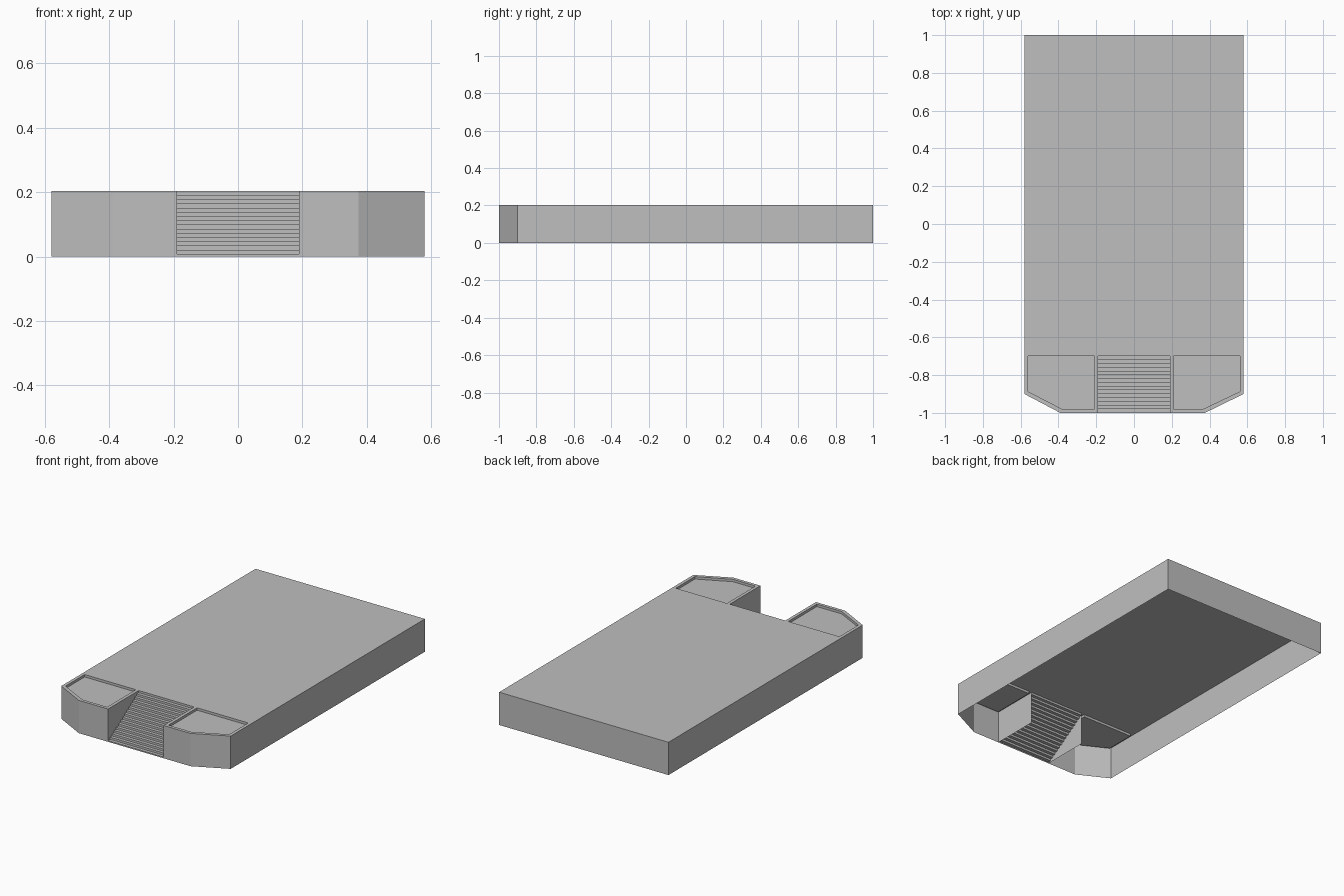
import bpy, bmesh

cube = bpy.data.objects.get("Cube")
if cube:
    bpy.data.objects.remove(cube, do_unlink=True)

HALF_W, HEIGHT = 0.58, 0.203        # platform half width and height
STAIR_W, STAIR_BACK = 0.19, -0.7    # stair half width, back of the stair notch
RIM, RECESS = 0.02, 0.015           # rim width and depth of the sunken panels
STEPS, FIRST_RISE = 15, 0.008

grey = bpy.data.materials.new("stone_grey")
grey.use_nodes = True
colour = (0.52, 0.52, 0.52, 1)
grey.diffuse_color = colour
grey.node_tree.nodes["Principled BSDF"].inputs["Base Color"].default_value = colour


def at(path, z):
    return [(x, y, z) for x, y in path]


def strip(bm, low, high):
    """Quads between two matching polylines."""
    a = [bm.verts.new(p) for p in low]
    b = [bm.verts.new(p) for p in high]
    for i in range(len(a) - 1):
        bm.faces.new((a[i], a[i + 1], b[i + 1], b[i]))


def polygon(bm, points):
    bm.faces.new([bm.verts.new(p) for p in points])


def finish(bm, name):
    bmesh.ops.remove_doubles(bm, verts=bm.verts, dist=0.0001)
    mesh = bpy.data.meshes.new(name)
    bm.to_mesh(mesh)
    bm.free()
    mesh.materials.append(grey)
    bpy.context.collection.objects.link(bpy.data.objects.new(name, mesh))


# Main deck: open-bottomed sheet with side and back walls
bm = bmesh.new()
polygon(bm, at([(-HALF_W, STAIR_BACK), (HALF_W, STAIR_BACK),
                (HALF_W, 1), (-HALF_W, 1)], HEIGHT))
walls = [(HALF_W, STAIR_BACK), (HALF_W, 1), (-HALF_W, 1), (-HALF_W, STAIR_BACK)]
strip(bm, at(walls, 0), at(walls, HEIGHT))
finish(bm, "deck")


# Front bays either side of the stairs, each with a sunken panel
def front_bay(name, side, corner):
    outer = [(STAIR_W, STAIR_BACK), (STAIR_W, -1), (corner, -1),
             (HALF_W, -0.9), (HALF_W, STAIR_BACK)]
    inner = [(STAIR_W + RIM, STAIR_BACK), (STAIR_W + RIM, -1 + RIM),
             (corner - 0.01, -1 + RIM), (HALF_W - RIM, -0.887),
             (HALF_W - RIM, STAIR_BACK)]
    if side < 0:
        outer = [(-x, y) for x, y in reversed(outer)]
        inner = [(-x, y) for x, y in reversed(inner)]
    bm = bmesh.new()
    floor = HEIGHT - RECESS
    loop = inner + inner[:1]
    strip(bm, at(outer, 0), at(outer, HEIGHT))
    strip(bm, at(outer, HEIGHT), at(inner, HEIGHT))
    strip(bm, at(loop, HEIGHT), at(loop, floor))
    polygon(bm, at(inner, floor))
    finish(bm, name)


front_bay("left_front_bay", 1, 0.375)
front_bay("right_front_bay", -1, 0.39)

# Stairs: folded sheet rising from the front edge to the deck
tread = (STAIR_BACK + 1) / STEPS
rise = (HEIGHT - FIRST_RISE) / STEPS
profile = [(-1, 0)]
for i in range(STEPS):
    z = FIRST_RISE + i * rise
    profile += [(-1 + i * tread, z), (-1 + (i + 1) * tread, z)]
profile.append((STAIR_BACK, HEIGHT))
bm = bmesh.new()
strip(bm, [(STAIR_W, y, z) for y, z in profile],
      [(-STAIR_W, y, z) for y, z in profile])
finish(bm, "stairs")
